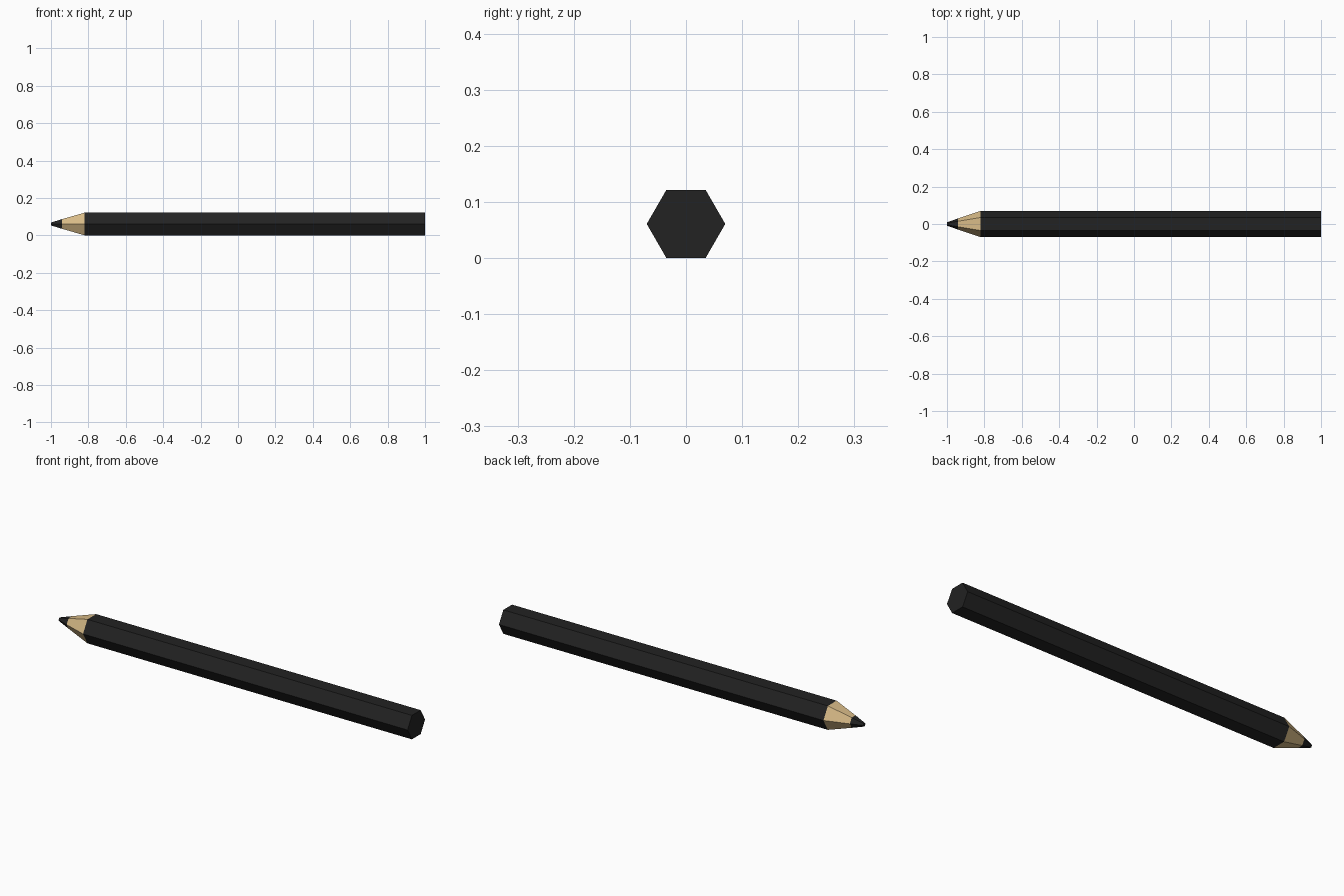
import bpy, bmesh, math

if "Cube" in bpy.data.objects:
    bpy.data.objects.remove(bpy.data.objects["Cube"])

R = 0.07                          # hexagon corner radius
CZ = R * math.sin(math.pi / 3)    # axis height so a flat rests on the ground


def material(name, rgb):
    m = bpy.data.materials.new(name)
    m.diffuse_color = (*rgb, 1)
    m.use_nodes = True
    m.node_tree.nodes["Principled BSDF"].inputs["Base Color"].default_value = m.diffuse_color
    return m


def hex_section(name, x0, r0, x1, r1, mat, cap_start=False, cap_end=False):
    """Six-sided prism or taper along x."""
    bm = bmesh.new()
    rings = []
    for x, r in ((x0, r0), (x1, r1)):
        rings.append([bm.verts.new((x, r * math.cos(i * math.pi / 3),
                                    CZ + r * math.sin(i * math.pi / 3))) for i in range(6)])
    a, b = rings
    for i in range(6):
        j = (i + 1) % 6
        bm.faces.new((a[i], b[i], b[j], a[j]))
    if cap_start:
        bm.faces.new(a)
    if cap_end:
        bm.faces.new(b)
    bmesh.ops.recalc_face_normals(bm, faces=bm.faces)
    # make sure the sides face outwards
    f = next(f for f in bm.faces if len(f.verts) == 4)
    c = f.calc_center_median()
    if f.normal.y * c.y + f.normal.z * (c.z - CZ) < 0:
        bmesh.ops.reverse_faces(bm, faces=bm.faces)
    me = bpy.data.meshes.new(name)
    bm.to_mesh(me)
    bm.free()
    me.materials.append(mat)
    ob = bpy.data.objects.new(name, me)
    bpy.context.collection.objects.link(ob)
    return ob


black = material("black_paint", (0.016, 0.016, 0.016))
wood = material("bare_wood", (0.68, 0.49, 0.24))
lead = material("graphite", (0.016, 0.016, 0.016))

# painted barrel, sharpened wood, lead point
hex_section("barrel", -0.82, R, 1.0, R, black, cap_end=True)
hex_section("sharpened_wood", -0.94, 0.03, -0.82, R, wood)
hex_section("lead_point", -1.0, 0.009, -0.94, 0.03, lead, cap_start=True)
